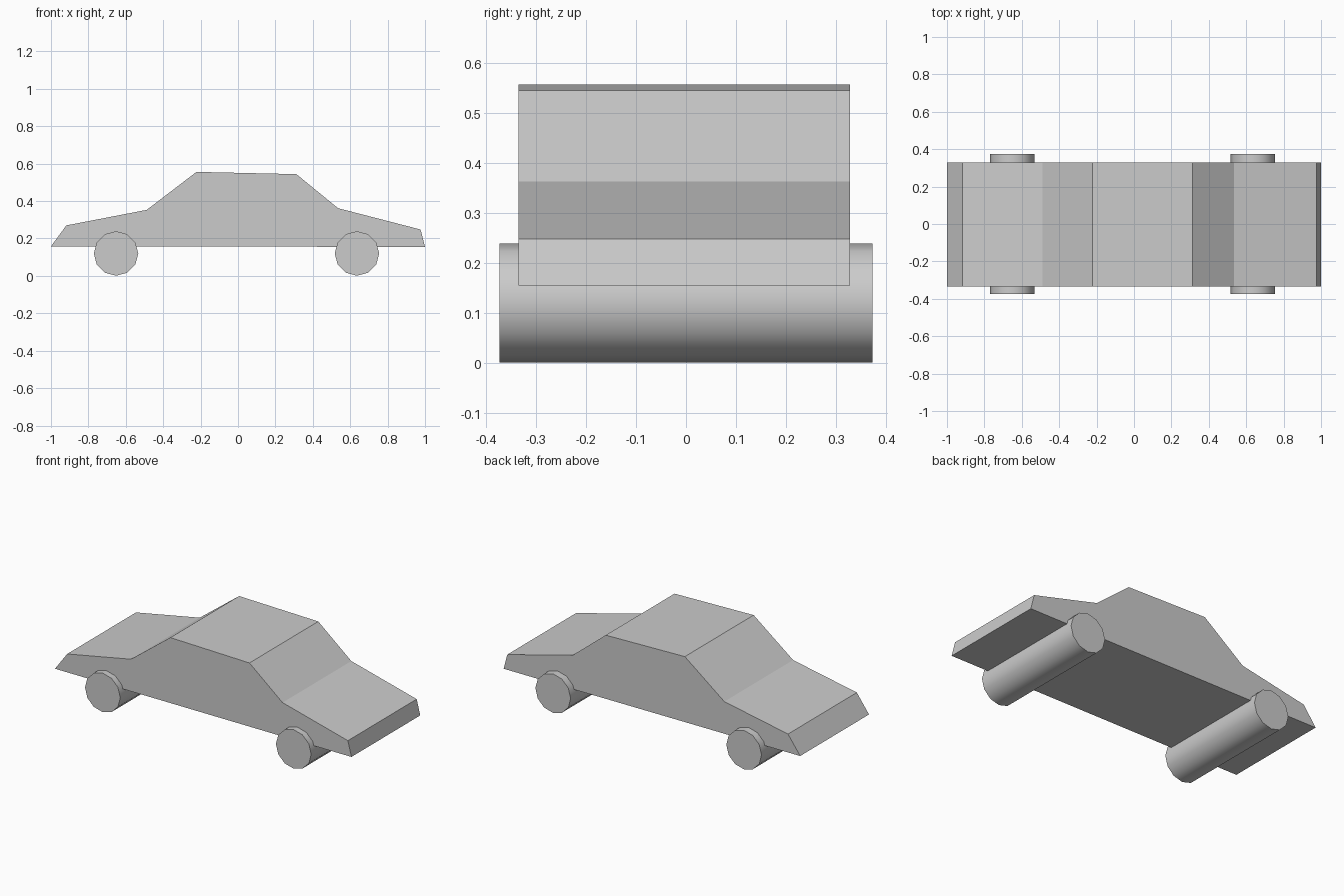
import bpy, bmesh, math

if "Cube" in bpy.data.objects:
    bpy.data.objects.remove(bpy.data.objects["Cube"])


def prism(name, profile, y0, y1):
    """Extrude an x-z outline along y."""
    bm = bmesh.new()
    face = bm.faces.new([bm.verts.new((x, y0, z)) for x, z in profile])
    ext = bmesh.ops.extrude_face_region(bm, geom=[face])
    verts = [v for v in ext["geom"] if isinstance(v, bmesh.types.BMVert)]
    bmesh.ops.translate(bm, verts=verts, vec=(0, y1 - y0, 0))
    bmesh.ops.recalc_face_normals(bm, faces=bm.faces)
    mesh = bpy.data.meshes.new(name)
    bm.to_mesh(mesh)
    bm.free()
    obj = bpy.data.objects.new(name, mesh)
    bpy.context.collection.objects.link(obj)
    return obj


# Car body: one side profile, full width
prism("car_body", [(-1, 0.158), (-0.918, 0.27), (-0.488, 0.353), (-0.222, 0.556),
                   (0.312, 0.544), (0.535, 0.362), (0.976, 0.248), (1, 0.155)],
      -0.335, 0.328)

# Wheels: one twelve-sided roller per axle
R = 0.119
for name, x in (("left_wheels", -0.652), ("right_wheels", 0.636)):
    circle = [(x + R * math.cos(i * math.pi / 6), 0.12 + R * math.sin(i * math.pi / 6))
              for i in range(12)]
    wheels = prism(name, circle, -0.373, 0.373)
    bpy.ops.object.select_all(action='DESELECT')
    wheels.select_set(True)
    bpy.context.view_layer.objects.active = wheels
    bpy.ops.object.shade_smooth_by_angle(angle=math.radians(40))
